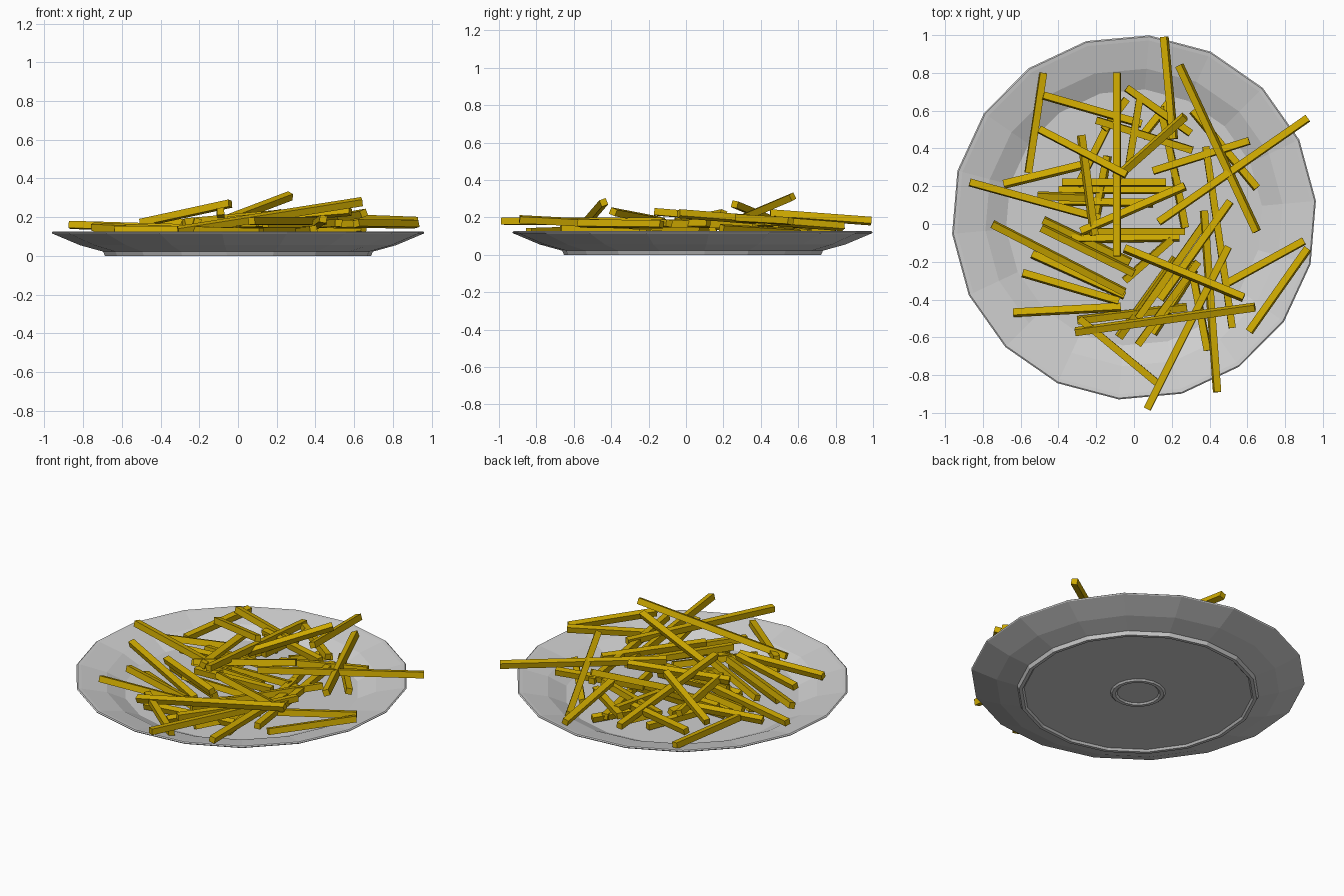
import bpy
import bmesh
import math
import random
from mathutils import Vector, Matrix

if "Cube" in bpy.data.objects:
    bpy.data.objects.remove(bpy.data.objects["Cube"], do_unlink=True)

random.seed(4)


def make_material(name, colour):
    material = bpy.data.materials.new(name)
    material.use_nodes = True
    material.diffuse_color = colour
    material.node_tree.nodes["Principled BSDF"].inputs["Base Color"].default_value = colour
    return material


def add_object(name, mesh, material):
    obj = bpy.data.objects.new(name, mesh)
    bpy.context.scene.collection.objects.link(obj)
    if not mesh.materials:
        mesh.materials.append(material)
    return obj


plate_grey = make_material("plate grey", (0.62, 0.62, 0.62, 1))
fry_yellow = make_material("fry yellow", (0.62, 0.40, 0.0, 1))


# Plate: rings of a (radius, height) profile joined into an 18-sided dish
def make_plate():
    underside = [(0.12, 0.012), (0.13, 0.003), (0.15, 0.003), (0.16, 0.012),
                 (0.66, 0.012), (0.67, 0), (0.69, 0), (0.70, 0.022), (0.82, 0.055)]
    rim = [(0.963, 0.115), (0.967, 0.121), (0.96, 0.126), (0.94, 0.123)]
    inside = [(0.79, 0.088), (0.68, 0.036)]
    sides = 18
    turn = math.radians(5.2)
    bm = bmesh.new()
    rings = []
    for radius, z in underside + rim + inside:
        angles = [turn + math.tau * i / sides for i in range(sides)]
        rings.append([bm.verts.new((radius * math.cos(a), radius * math.sin(a) + 0.035, z))
                      for a in angles])
    for low, high in zip(rings, rings[1:]):
        for i in range(sides):
            j = (i + 1) % sides
            bm.faces.new((low[i], low[j], high[j], high[i]))
    bm.faces.new(rings[0][::-1])
    bm.faces.new(rings[-1])
    bmesh.ops.recalc_face_normals(bm, faces=bm.faces)
    mesh = bpy.data.meshes.new("plate")
    bm.to_mesh(mesh)
    bm.free()
    add_object("plate", mesh, plate_grey)


make_plate()


# Fries: square bars stretched between two end points
def make_bar_mesh():
    bm = bmesh.new()
    bmesh.ops.create_cube(bm, size=1)
    mesh = bpy.data.meshes.new("fry")
    bm.to_mesh(mesh)
    bm.free()
    return mesh


bar = make_bar_mesh()
THICKNESS = 0.037


def add_fry(name, start, end):
    a, b = Vector(start), Vector(end)
    span = b - a
    roll = Matrix.Rotation(random.uniform(-0.4, 0.4), 4, 'X')
    fry = add_object(name, bar, fry_yellow)
    fry.matrix_world = (Matrix.Translation((a + b) / 2)
                        @ span.to_track_quat('X', 'Z').to_matrix().to_4x4() @ roll
                        @ Matrix.Diagonal((span.length, THICKNESS, THICKNESS, 1)))


def add_layer(name, height, ends):
    for x1, y1, x2, y2 in ends:
        tilt = random.uniform(-0.012, 0.012)
        add_fry(name, (x1 / 100, y1 / 100, height - tilt), (x2 / 100, y2 / 100, height + tilt))


# Plan positions in hundredths, layer by layer
bottom = [(-33, -8, 24, -7), (-40, 12, 10, 11), (-30, 20, -12, 56), (-48, 2, -2, -20),
          (-54, -16, -5, -38), (22, 25, 27, -2), (22, -18, -8, -60), (32, -24, 10, -58),
          (20, 66, 4, 46), (-40, 18, 24, 18), (14, 62, 22, 25), (-30, -51, 28, -44),
          (-20, 5, -14, 36), (-5, -30, 20, -8)]
lower = [(-59, -26, -8, -41), (-64, -47, -7, -44), (-51, 15, -25, 14), (-38, 22, 17, 22),
         (-27, -4, 27, -4), (-49, -2, 0, -26), (34, -20, 2, -64), (37, 0, 2, -50),
         (39, -67, 30, -20), (-69, 21, -28, 31), (-16, 50, -4, 66), (-29, -50, 12, -84),
         (-48, 80, -56, 27), (31, 60, 65, 19)]
upper = [(61, -57, 92, -13), (50, -31, 90, -9), (51, 12, 14, -40), (52, -55, 38, 41),
         (-28, 47, -21, -6), (-48, 68, 4, 53), (-20, 55, 31, 39), (-4, 72, 30, 48),
         (3, 66, -3, 30), (61, 44, 10, 28)]
add_layer("bottom_fry", 0.075, bottom)
add_layer("lower_fry", 0.13, lower)
add_layer("upper_fry", 0.165, upper)

# Leaning fries on top of the heap, each with its own end heights
leaning = [(16, 99, 18, 21, 45, 22), (24, 84, 15, 65, -4, 22), (92, 56, 18, 13, 1, 21),
           (-31, -57, 13, 64, -44, 28), (27, 57, 31, -10, 24, 17), (-50, 50, 17, -4, 26, 27),
           (58, -39, 23, -5, -13, 18), (44, -89, 19, 37, 7, 14), (7, -98, 18, 50, -12, 18),
           (27, 20, 22, -28, -4, 17), (-9, 80, 15, -9, -17, 23), (-75, 0, 15, -5, -36, 12),
           (-87, 22, 16, -18, 3, 14)]
for x1, y1, z1, x2, y2, z2 in leaning:
    add_fry("leaning_fry", (x1 / 100, y1 / 100, z1 / 100), (x2 / 100, y2 / 100, z2 / 100))
